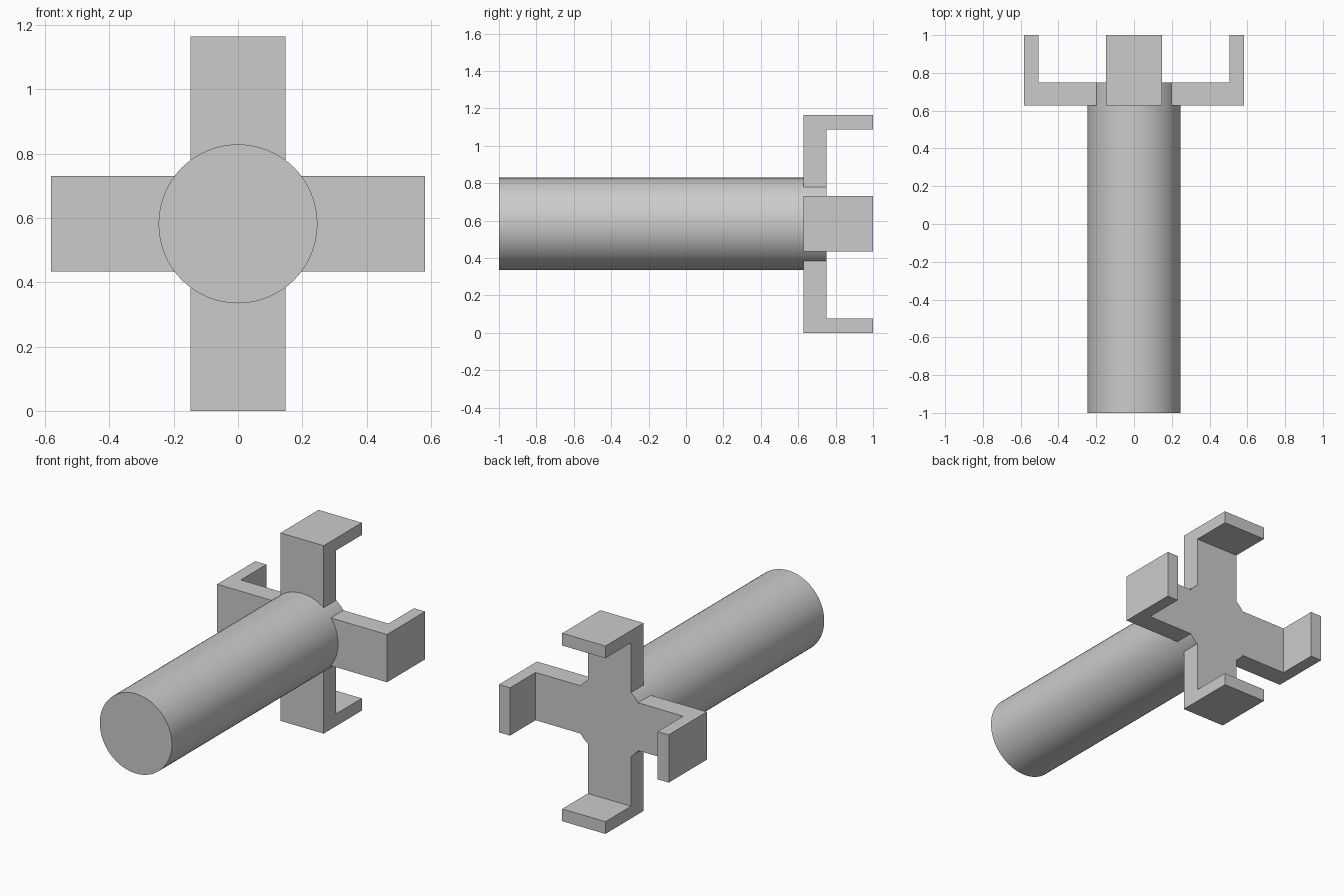
import bpy, bmesh, math
from mathutils import Matrix, Vector

cube = bpy.data.objects.get("Cube")
if cube:
    bpy.data.objects.remove(cube, do_unlink=True)

REACH = 0.582       # axis to outer face of a claw, also the axis height
RADIUS = 0.247
HALF_WIDTH = 0.148
ARM_FRONT, ARM_BACK = 0.627, 0.75
CLAW = 0.076        # claw thickness

grey = bpy.data.materials.new("plain_grey")
grey.use_nodes = True
colour = (0.6, 0.6, 0.6, 1)
grey.diffuse_color = colour
grey.node_tree.nodes["Principled BSDF"].inputs["Base Color"].default_value = colour


def make_object(name, bm):
    bmesh.ops.recalc_face_normals(bm, faces=bm.faces)
    mesh = bpy.data.meshes.new(name)
    bm.to_mesh(mesh)
    bm.free()
    mesh.materials.append(grey)
    obj = bpy.data.objects.new(name, mesh)
    bpy.context.collection.objects.link(obj)
    return obj


def make_arm(name, angle):
    # L-shaped side profile (y, z) extruded across the arm's width
    profile = [(ARM_FRONT, 0.1), (ARM_FRONT, REACH), (1, REACH),
               (1, REACH - CLAW), (ARM_BACK, REACH - CLAW), (ARM_BACK, 0.1)]
    bm = bmesh.new()
    face = bm.faces.new([bm.verts.new((-HALF_WIDTH, y, z)) for y, z in profile])
    side = bmesh.ops.extrude_face_region(bm, geom=[face])
    moved = [v for v in side["geom"] if isinstance(v, bmesh.types.BMVert)]
    bmesh.ops.translate(bm, verts=moved, vec=Vector((2 * HALF_WIDTH, 0, 0)))
    place = Matrix.Translation((0, 0, REACH)) @ Matrix.Rotation(angle, 4, "Y")
    bm.transform(place)
    return make_object(name, bm)


# Round shaft lying along y
bm = bmesh.new()
bmesh.ops.create_cone(bm, cap_ends=True, segments=64, radius1=RADIUS,
                      radius2=RADIUS, depth=1 + ARM_BACK)
bm.transform(Matrix.Translation((0, (ARM_BACK - 1) / 2, REACH))
             @ Matrix.Rotation(math.pi / 2, 4, "X"))
shaft = make_object("shaft_with_claws", bm)
bpy.context.view_layer.objects.active = shaft

# Four hooked arms, merged into the shaft
for i, name in enumerate(["top_arm", "left_arm", "bottom_arm", "right_arm"]):
    arm = make_arm(name, i * math.pi / 2)
    union = shaft.modifiers.new(name, "BOOLEAN")
    union.operation = "UNION"
    union.solver = "EXACT"
    union.object = arm
    bpy.ops.object.modifier_apply(modifier=union.name)
    bpy.data.objects.remove(arm, do_unlink=True)

# Smooth barrel, sharp edges elsewhere
bpy.ops.object.select_all(action="DESELECT")
shaft.select_set(True)
bpy.ops.object.shade_smooth_by_angle(angle=math.radians(30))
